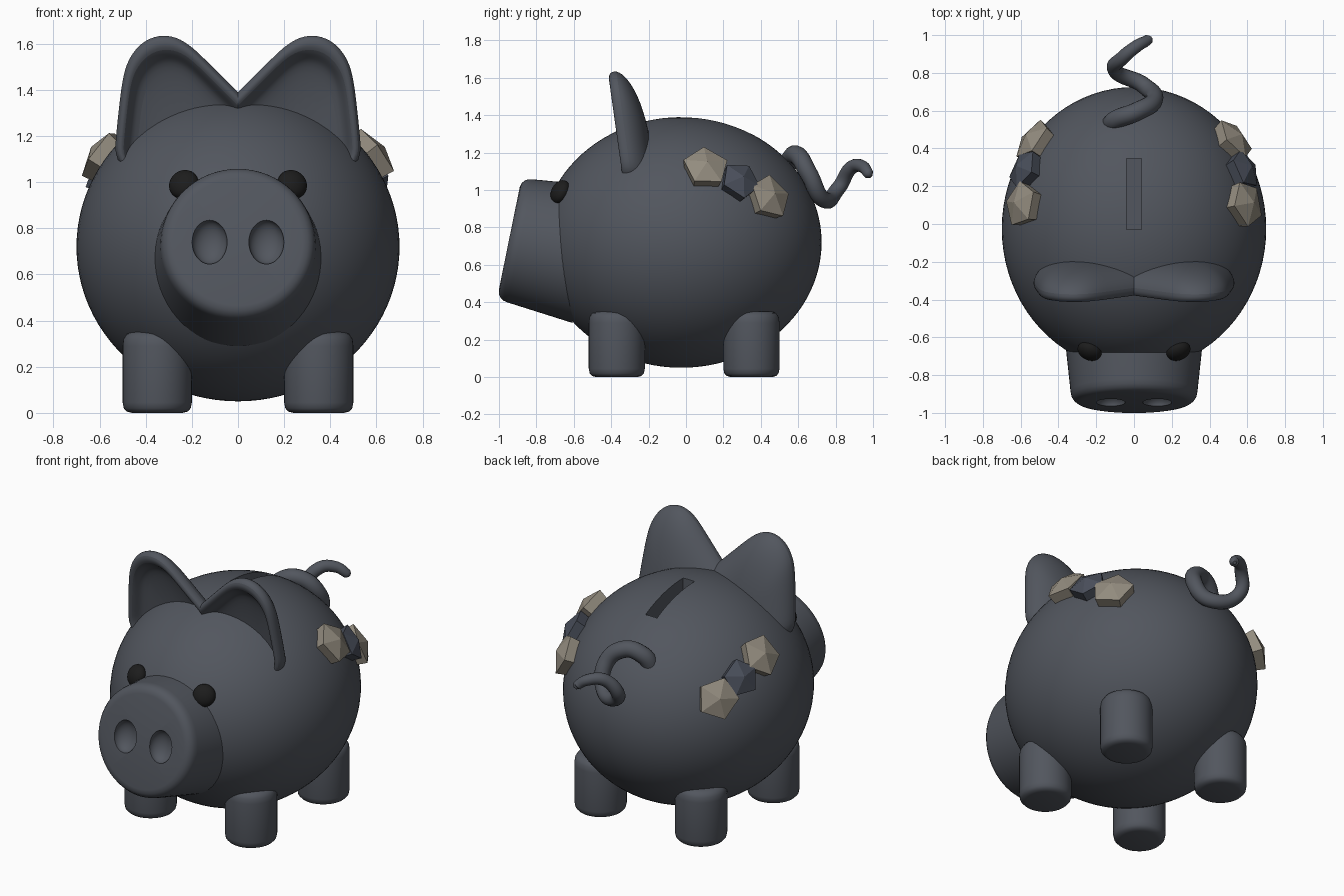
import bpy, bmesh, math
from mathutils import Matrix, Vector

if "Cube" in bpy.data.objects:
    bpy.data.objects.remove(bpy.data.objects["Cube"])


def material(name, rgb):
    m = bpy.data.materials.new(name)
    m.diffuse_color = (*rgb, 1)
    m.use_nodes = True
    m.node_tree.nodes["Principled BSDF"].inputs["Base Color"].default_value = m.diffuse_color
    return m


SLATE = material("slate grey", (0.084, 0.093, 0.112))
STONE = material("warm stone", (0.29, 0.26, 0.21))
BLUE = material("blue stone", (0.065, 0.075, 0.10))
BLACK = material("eye black", (0.012, 0.012, 0.012))

BODY_C, BODY_R = Vector((0, -0.025, 0.72)), Vector((0.70, 0.75, 0.67))


def finish(name, bm, mat, smooth=True):
    bmesh.ops.recalc_face_normals(bm, faces=bm.faces)
    me = bpy.data.meshes.new(name)
    bm.to_mesh(me)
    bm.free()
    ob = bpy.data.objects.new(name, me)
    bpy.context.collection.objects.link(ob)
    me.materials.append(mat)
    if smooth:
        smooth_shade(ob)
    return ob


def activate(ob):
    bpy.ops.object.select_all(action='DESELECT')
    bpy.context.view_layer.objects.active = ob
    ob.select_set(True)


def smooth_shade(ob):
    activate(ob)
    bpy.ops.object.shade_smooth_by_angle(angle=math.radians(40))


def ellipsoid(name, matrix, mat, u=64, v=40):
    bm = bmesh.new()
    bmesh.ops.create_uvsphere(bm, u_segments=u, v_segments=v, radius=1, matrix=matrix)
    return finish(name, bm, mat)


def lathe(name, profile, matrix, mat, n=48, smooth=True):
    """Revolve (radius, height) points about local z."""
    bm = bmesh.new()
    rings = []
    for r, h in profile:
        k = 1 if r == 0 else n
        rings.append([bm.verts.new(matrix @ Vector((r * math.cos(2 * math.pi * i / n),
                                                    r * math.sin(2 * math.pi * i / n), h)))
                      for i in range(k)])
    for a, b in zip(rings, rings[1:]):
        for i in range(n):
            q = [a[i % len(a)], a[(i + 1) % len(a)], b[(i + 1) % len(b)], b[i % len(b)]]
            bm.faces.new(list(dict.fromkeys(q)))
    return finish(name, bm, mat, smooth)


def cut(ob, cutter):
    m = ob.modifiers.new("cut", 'BOOLEAN')
    m.operation, m.object, m.solver = 'DIFFERENCE', cutter, 'EXACT'
    activate(ob)
    bpy.ops.object.modifier_apply(modifier=m.name)
    bpy.data.objects.remove(cutter)
    smooth_shade(ob)


def surface_frame(p, spin=0):
    """Frame on the body surface, z along the outward normal."""
    n = Vector([(p[i] - BODY_C[i]) / BODY_R[i] ** 2 for i in range(3)])
    return Matrix.Translation(p) @ n.to_track_quat('Z', 'Y').to_matrix().to_4x4() @ Matrix.Rotation(spin, 4, 'Z')


# Body with coin slot
body = ellipsoid("body", Matrix.Translation(BODY_C) @ Matrix.Diagonal((*BODY_R, 1)), SLATE, 80, 48)
bm = bmesh.new()
bmesh.ops.create_cube(bm, size=1, matrix=Matrix.Translation((0, 0.158, 1.4)) @ Matrix.Diagonal((0.08, 0.375, 0.36, 1)))
cut(body, finish("slot_cutter", bm, SLATE, False))

# Snout: tilted tapered drum with two dished nostrils
tilt = Matrix.Translation((0, -0.945, 0.74)) @ Matrix.Rotation(math.radians(-90 - 11.5), 4, 'X')
snout = lathe("snout", [(0, 0), (0.28, 0), (0.303, 0.005), (0.32, 0.018), (0.331, 0.036),
                        (0.336, 0.06), (0.374, 0.42), (0, 0.42)], tilt, SLATE, 64)
for s in (-1, 1):
    cut(snout, ellipsoid("nostril_cutter", tilt @ Matrix.Translation((s * 0.123, 0, 0))
                         @ Matrix.Diagonal((0.076, 0.097, 0.06, 1)), SLATE, 32, 20))

# Legs
leg = [(0, 0), (0.11, 0), (0.132, 0.006), (0.145, 0.02), (0.15, 0.045), (0.15, 0.29),
       (0.146, 0.32), (0.132, 0.342), (0.105, 0.352), (0, 0.352)]
for s, side in ((-1, "left"), (1, "right")):
    for y, end in ((-0.37, "front"), (0.35, "back")):
        lathe(f"{end}_{side}_leg", leg, Matrix.Translation((s * 0.35, y, 0)), SLATE)

# Eyes: flattened balls lying on the body
for s, side in ((-1, "left"), (1, "right")):
    f = surface_frame(Vector((s * 0.235, -0.672, 0.99)))
    ellipsoid(f"{side}_eye", f @ Matrix.Diagonal((0.066, 0.066, 0.045, 1)), BLACK, 32, 20)

# Ears: outline in x, z; rings of (scale, depth) give round back, rim and hollow
outline = [(0.54, 1.07), (0.535, 1.18), (0.52, 1.32), (0.505, 1.45), (0.48, 1.54), (0.42, 1.615),
           (0.345, 1.645), (0.27, 1.638), (0.20, 1.595), (0.12, 1.515), (0, 1.395), (-0.12, 1.275),
           (-0.12, 1.0), (0.1, 0.95), (0.35, 0.98)]
rings = [(0.35, 0.135), (0.7, 0.11), (0.92, 0.06), (1.01, 0.0), (0.96, -0.045), (0.87, -0.045),
         (0.81, 0.0), (0.74, 0.03), (0.35, 0.05)]
cx, cz = 0.22, 1.1
for s, side in ((-1, "left"), (1, "right")):
    bm = bmesh.new()
    loops = []
    for k, d in rings:
        loop = []
        for x, z in outline:
            x2, z2 = cx + (x - cx) * k, cz + (z - cz) * k
            loop.append(bm.verts.new((s * x2, -0.30 - 0.14 * (z2 - 1.1) + d, z2)))
        loops.append(loop)
    n = len(outline)
    for a, b in zip(loops, loops[1:]):
        for i in range(n):
            bm.faces.new((a[i], a[(i + 1) % n], b[(i + 1) % n], b[i]))
    bm.faces.new(loops[0])
    bm.faces.new(loops[-1])
    ear = finish(f"{side}_ear", bm, SLATE)
    sub = ear.modifiers.new("round", 'SUBSURF')
    sub.levels = 2
    activate(ear)
    bpy.ops.object.modifier_apply(modifier=sub.name)
    # trim flat where both ears meet
    bm = bmesh.new()
    bm.from_mesh(ear.data)
    bmesh.ops.bisect_plane(bm, geom=bm.verts[:] + bm.edges[:] + bm.faces[:], plane_co=(0, 0, 0),
                           plane_no=(s, 0, 0), clear_inner=True)
    bm.to_mesh(ear.data)
    bm.free()
    smooth_shade(ear)

# Curly tail: x, y, z, radius
path = [(-0.13, 0.52, 1.08, 1), (-0.09, 0.555, 1.16, 1), (0.015, 0.595, 1.185, 1), (0.105, 0.655, 1.09, 0.95),
        (0.05, 0.735, 0.95, 0.88), (-0.10, 0.815, 1.01, 0.8), (-0.055, 0.885, 1.12, 0.74),
        (0.02, 0.945, 1.125, 0.66), (0.075, 0.978, 1.085, 0.55), (0.08, 0.99, 1.072, 0.2)]
cu = bpy.data.curves.new("tail", 'CURVE')
cu.dimensions, cu.bevel_depth, cu.bevel_resolution, cu.use_fill_caps = '3D', 0.05, 6, True
sp = cu.splines.new('BEZIER')
sp.bezier_points.add(len(path) - 1)
for p, (x, y, z, r) in zip(sp.bezier_points, path):
    p.co, p.radius = (x, y, z), r
    p.handle_left_type = p.handle_right_type = 'AUTO'
cu.materials.append(SLATE)
tail = bpy.data.objects.new("tail", cu)
bpy.context.collection.objects.link(tail)
activate(tail)
bpy.ops.object.convert(target='MESH')
smooth_shade(bpy.context.object)

# Faceted stones on both flanks: y, z, radius, spin
stones = [(0.10, 1.10, 0.125, 0.3, STONE), (0.275, 1.03, 0.11, 0.9, BLUE), (0.425, 0.95, 0.125, 0.1, STONE)]
for s, side in ((-1, "left"), (1, "right")):
    for i, (y, z, r, spin, mat) in enumerate(stones):
        q = 1 - ((y - BODY_C.y) / BODY_R.y) ** 2 - ((z - BODY_C.z) / BODY_R.z) ** 2
        f = surface_frame(Vector((s * BODY_R.x * math.sqrt(q), y, z)), s * spin)
        lathe(f"{side}_stone_{i + 1}", [(0, -0.05), (r * 0.85, -0.05), (r, 0.05), (0, 0.09)], f, mat, 5, False)
